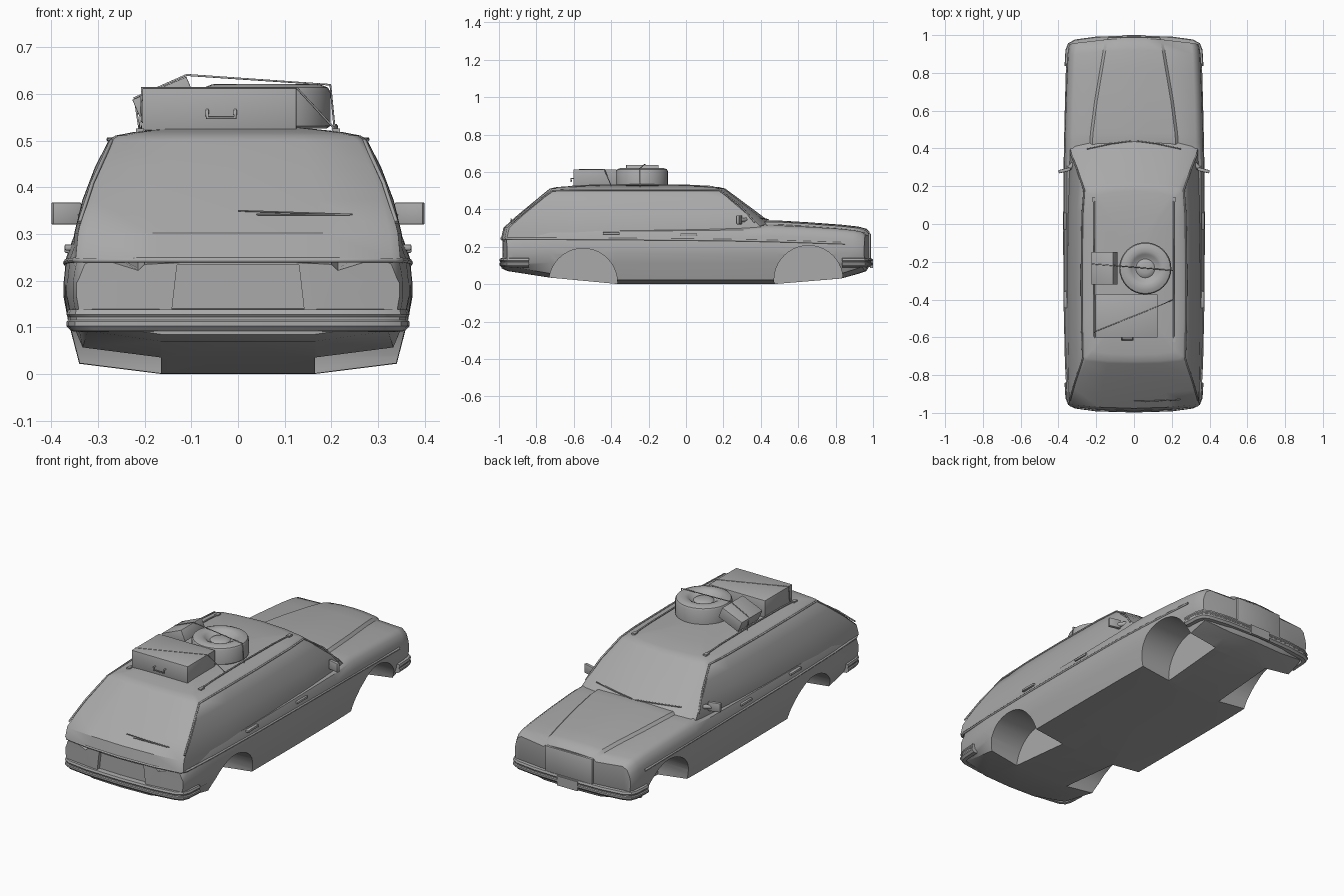
import bpy, bmesh, math
from mathutils import Vector, Matrix

if "Cube" in bpy.data.objects:
    bpy.data.objects.remove(bpy.data.objects["Cube"])

GREY = bpy.data.materials.new("dark_grey")
GREY.diffuse_color = (.4, .4, .4, 1)
GREY.use_nodes = True
GREY.node_tree.nodes["Principled BSDF"].inputs["Base Color"].default_value = GREY.diffuse_color


def add(name, verts, faces, cut=(), angle=35, bevel=0):
    me = bpy.data.meshes.new(name)
    me.from_pydata([tuple(v) for v in verts], [], faces)
    me.materials.append(GREY)
    bm = bmesh.new()
    bm.from_mesh(me)
    bmesh.ops.remove_doubles(bm, verts=bm.verts, dist=1e-5)
    bmesh.ops.triangulate(bm, faces=[f for f in bm.faces if len(f.verts) > 6])
    bmesh.ops.recalc_face_normals(bm, faces=bm.faces)
    bm.to_mesh(me)
    bm.free()
    ob = bpy.data.objects.new(name, me)
    bpy.context.collection.objects.link(ob)
    for o in bpy.context.selected_objects:
        o.select_set(False)
    bpy.context.view_layer.objects.active = ob
    ob.select_set(True)
    if bevel:
        m = ob.modifiers.new("bevel", 'BEVEL')
        m.width, m.segments = bevel, 2
        bpy.ops.object.modifier_apply(modifier=m.name)
    for c in cut:
        m = ob.modifiers.new("cut", 'BOOLEAN')
        m.operation, m.object, m.solver = 'DIFFERENCE', c, 'EXACT'
        bpy.ops.object.modifier_apply(modifier=m.name)
        bpy.data.objects.remove(c)
    if angle:
        bpy.ops.object.shade_smooth_by_angle(angle=math.radians(angle))
    return ob


def loft(name, rings, cap=True, **kw):
    n = len(rings[0])
    verts = [p for r in rings for p in r]
    faces = [(i * n + j, i * n + (j + 1) % n, (i + 1) * n + (j + 1) % n, (i + 1) * n + j)
             for i in range(len(rings) - 1) for j in range(n)]
    if cap:
        faces += [tuple(range(n)), tuple(range(len(verts) - n, len(verts)))]
    return add(name, verts, faces, **kw)


def mirror_ring(half):
    return half + [(-x, y, z) for x, y, z in half[-2:0:-1]]


def box(name, x, y, z, taper=1.0, rot=0, axis='Y', **kw):
    c = Vector((sum(x) / 2, sum(y) / 2, sum(z) / 2))
    R = Matrix.Rotation(rot, 3, axis)
    rings = []
    for k, t in ((0, 1), (1, taper)):
        rings.append([c + R @ (Vector((c.x + (x[a] - c.x) * t, y[b], z[k])) - c)
                      for a, b in ((0, 0), (1, 0), (1, 1), (0, 1))])
    return loft(name, rings, **kw)


def tube(name, pts, r):
    cu = bpy.data.curves.new(name, 'CURVE')
    cu.dimensions, cu.bevel_depth, cu.bevel_resolution, cu.use_fill_caps = '3D', r, 1, True
    cu.materials.append(GREY)
    sp = cu.splines.new('POLY')
    sp.points.add(len(pts) - 1)
    for p, co in zip(sp.points, pts):
        p.co = (*co, 1)
    ob = bpy.data.objects.new(name, cu)
    bpy.context.collection.objects.link(ob)
    return ob


def both(half):
    return [(-x, y, z) for x, y, z in half[:0:-1]] + half


def sweep(name, path, section):
    # path lies in plan, section is (outward offset, z)
    rings = []
    for i, p in enumerate(path):
        a, b = path[max(i - 1, 0)], path[min(i + 1, len(path) - 1)]
        t = Vector((b[0] - a[0], b[1] - a[1])).normalized()
        rings.append([(p[0] + t.y * o, p[1] - t.x * o, z) for o, z in section])
    return loft(name, rings)


def cylinder_x(name, x0, x1, y, z, r, n=40):
    return loft(name, [[(x, y + r * math.cos(2 * math.pi * i / n), z + r * math.sin(2 * math.pi * i / n))
                        for i in range(n)] for x in (x0, x1)], angle=0)


# Lower body: y, floor z, half width, shoulder z, bonnet crease z, bonnet crease x
stations = [(-.987, .085, .346, .25, .235, .2), (-.955, .07, .354, .28, .24, .2),
            (-.73, .035, .366, .3, .28, .2), (-.37, .001, .373, .302, .29, .2),
            (0, 0, .374, .304, .29, .2), (.3, 0, .373, .308, .31, .22),
            (.43, 0, .37, .315, .333, .22), (.48, .001, .369, .314, .333, .217),
            (.65, .015, .364, .306, .323, .195), (.83, .03, .357, .296, .31, .165),
            (.92, .055, .353, .288, .3, .15), (.965, .07, .347, .279, .288, .142),
            (.982, .1, .34, .265, .27, .14)]


def body_ring(y, zb, w, zf, zh, xh):
    half = [(0, zb), (.165, zb), (.91 * w, zb + .022), (.975 * w, .115), (w, .165), (w, .195),
            (.985 * w, zf * .82), (.95 * w, zf * .94), (.88 * w, zf), (xh + .014, zh - .013),
            (xh, zh), (.07, zh + .006), (0, zh + .008)]
    k = .03 * min(1, max(0, (abs(y) - .7) / .2))
    return mirror_ring([(x, y * (1 - k * (x / .34) ** 2), z) for x, z in half])


cutters = [cylinder_x("arch_cutter", s * .165, s * .5, y, z, r)
           for s in (-1, 1) for y, z, r in ((-.55, .008, .183), (.655, .022, .184))]
cutters.append(box("plate_recess_cutter", (-.142, .142), (-1.1, -.962), (.135, .234), taper=.92, angle=0))
loft("lower_body", [body_ring(*s) for s in stations], cut=cutters)

# Glasshouse and roof: plan outlines at window base and at roof edge
base = [(0, .485), (.2, .462), (.31, .425), (.338, .405), (.347, .1), (.351, -.25), (.35, -.6),
        (.343, -.945), (.325, -.957), (.18, -.97), (0, -.976)]
roof = [(0, .222), (.15, .212), (.24, .195), (.262, .175), (.272, .05), (.277, -.25), (.276, -.5),
        (.27, -.71), (.255, -.725), (.14, -.737), (0, -.74)]
rings = [mirror_ring([(x * (1.015 if y < 0 else 1), y - (.012 if y < -.9 else 0), .248) for x, y in base])]
for t in (0, .35, .7, 1):
    b = .01 * math.sin(math.pi * t)
    rings.append(mirror_ring([(p[0] * (1 - t) + q[0] * t + b * p[0] / .35,
                               (p[1] + .25) * (1 - t) * (1 + b) + (q[1] + .25) * t - .25,
                               .302 + .2 * t) for p, q in zip(base, roof)]))
for sx, sy, z in ((.95, .975, .511), (.8, .9, .519), (.5, .65, .528), (.2, .3, .533)):
    rings.append(mirror_ring([(x * sx, (y + .25) * sy - .25, z) for x, y in roof]))
loft("glasshouse_and_roof", rings)

# Grille and number plate
box("grille", (-.14, .14), (.93, .989), (.13, .272), bevel=.008)
box("front_plate", (-.06, .06), (.985, 1), (.085, .135))

# Bumpers with a ribbed section
section = [(-.02, .09), (.0, .092), (.01, .103), (.01, .112), (.006, .116), (.006, .122),
           (.01, .127), (.006, .138), (-.02, .14)]
for name, s, end in (("rear_bumper", -1, .84), ("front_bumper", 1, .835)):
    half = [(0, .988), (.2, .982), (.31, .967), (.342, .95), (.353, .92), (.358, end)]
    path = [(-x, y * s) for x, y in half[:0:-1]] + [(x, y * s) for x, y in half]
    sweep(name, path if s < 0 else path[::-1], section)

# Belt trim round the rear and both sides
tube("belt_trim", both([(0, -.987, .244), (.2, -.978, .244), (.335, -.96, .244), (.35, -.93, .244),
                        (.36, -.73, .243), (.368, -.37, .241), (.369, 0, .238), (.367, .3, .234),
                        (.362, .55, .228), (.354, .85, .218)]), .006)

for s, side in ((-1, "left"), (1, "right")):
    # Window frame trim
    tube(side + "_window_trim", [(s * x, y, z) for x, y, z in (
        (.333, .368, .33), (.302, .29, .42), (.264, .178, .502), (.274, .05, .503), (.278, -.25, .503),
        (.277, -.5, .503), (.271, -.712, .5), (.312, -.835, .41), (.34, -.935, .325))], .0045)
    # Door mirror, angled back
    box(side + "_mirror", sorted((s * .336, s * .4)), (.275, .293), (.32, .368), bevel=.004,
        rot=-s * math.radians(14), axis='Z')
    tube(side + "_mirror_arm", [(s * .32, .32, .345), (s * .35, .288, .34)], .012)
    # Door handles
    for k, y, z in (("rear", -.4, .272), ("front", .015, .266)):
        box(f"{side}_{k}_door_handle", sorted((s * .35, s * .372)), (y - .045, y + .045),
            (z - .007, z + .006), bevel=.004)
    # Roof rail and feet
    tube(side + "_roof_rail", [(s * .21, y, z) for y, z in
                               ((.14, .522), (0, .529), (-.25, .532), (-.5, .529), (-.62, .522))], .004)
    for k, y in (("front", .13), ("rear", -.61)):
        box(f"{side}_{k}_rail_foot", (s * .21 - .009, s * .21 + .009), (y - .014, y + .014), (.495, .526))
    # Windscreen wiper
    tube(side + "_wiper", [(s * .25, .397, .353), (s * .12, .425, .349), (s * .01, .44, .344)], .003)

tube("rear_wiper", [(0, -.936, .35), (.12, -.935, .346), (.245, -.929, .342)], .002)
tube("rear_wiper_arm", [(.04, -.94, .342), (.24, -.932, .341)], .002)

# Suitcase with handle
box("suitcase", (-.205, .125), (-.602, -.372), (.522, .613), bevel=.002)
tube("suitcase_handle", [(-.066, -.6, .565), (-.066, -.614, .564), (-.066, -.614, .549),
                         (-.006, -.614, .549), (-.006, -.614, .564), (-.006, -.6, .565)], .004)

# Spare wheel lying flat
profile = [(0, .526), (.13, .526), (.138, .532), (.138, .605), (.133, .614), (.115, .621), (.09, .622),
           (.075, .615), (.062, .604), (.05, .6), (.042, .606), (.025, .61), (0, .611)]
loft("spare_wheel", [[(.06 + r * math.cos(2 * math.pi * i / 32), -.235 + r * math.sin(2 * math.pi * i / 32), z)
                      for i in range(32)] for r, z in profile], cap=False)

# Small bag leaning on the wheel
box("small_bag", (-.22, -.094), (-.32, -.147), (.555, .615), rot=-math.radians(23), bevel=.002)

# Luggage straps
tube("wheel_strap", [(-.21, -.212, .515), (-.222, -.212, .592), (-.11, -.22, .641), (.198, -.245, .62),
                     (.208, -.246, .515)], .0025)
tube("suitcase_strap", [(-.21, -.575, .515), (-.206, -.57, .613), (.126, -.436, .613),
                        (.208, -.4, .525)], .0025)
